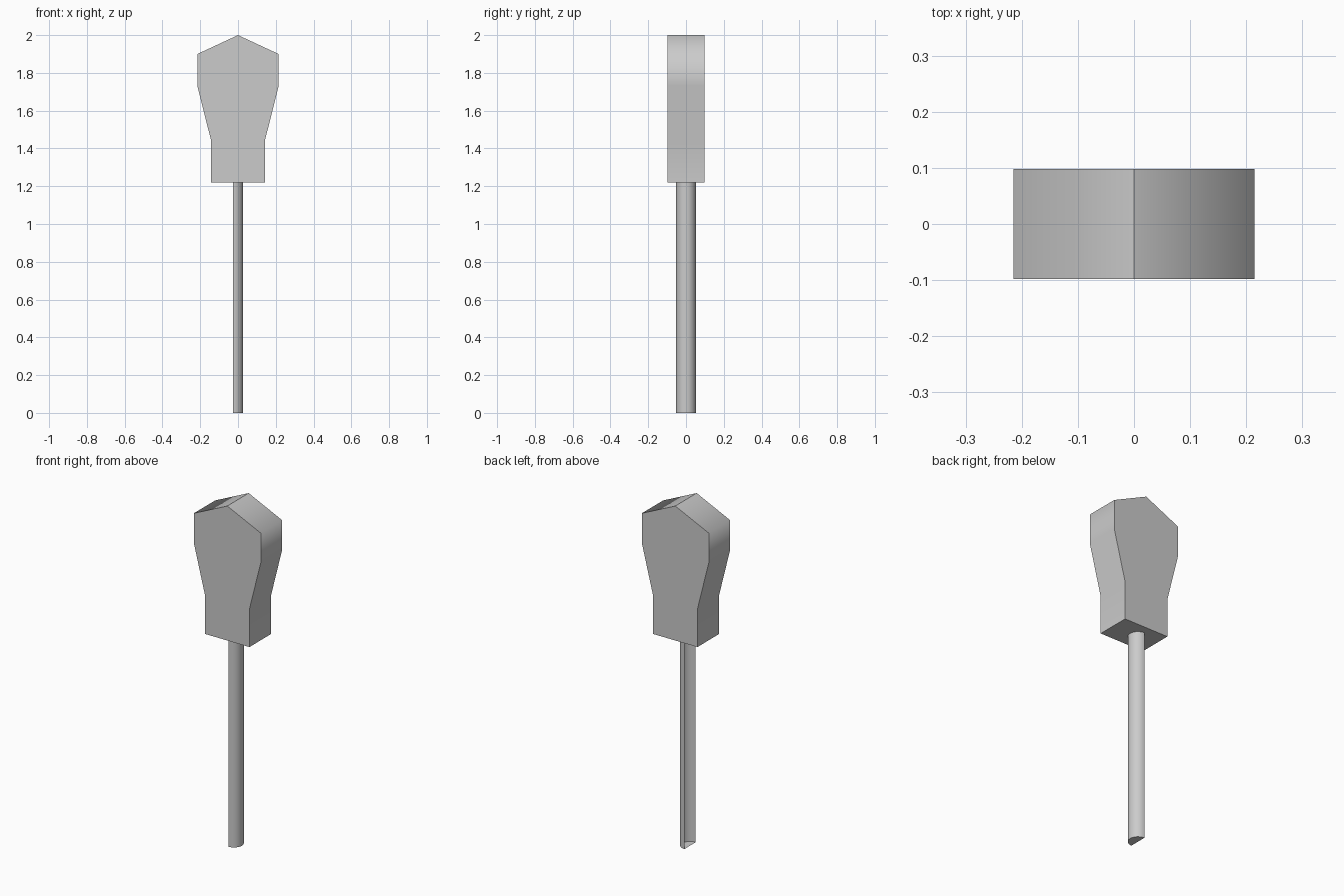
import bpy, bmesh, math
from mathutils import Vector

if "Cube" in bpy.data.objects:
    bpy.data.objects.remove(bpy.data.objects["Cube"])


def make_object(name, bm, sharp):
    """Turn a bmesh into a smooth object, keeping the edges picked by sharp()."""
    bm.normal_update()
    for f in bm.faces:
        f.smooth = True
    for e in bm.edges:
        e.smooth = not sharp(e)
    mesh = bpy.data.meshes.new(name)
    bm.to_mesh(mesh)
    bm.free()
    obj = bpy.data.objects.new(name, mesh)
    bpy.context.collection.objects.link(obj)
    return obj


def extrude_face(bm, points, offset):
    """Make a face from points and extrude it, keeping the starting face."""
    face = bm.faces.new([bm.verts.new(p) for p in points])
    ret = bmesh.ops.extrude_face_region(bm, geom=[face], use_keep_orig=True)
    moved = [v for v in ret["geom"] if isinstance(v, bmesh.types.BMVert)]
    bmesh.ops.translate(bm, verts=moved, vec=offset)


# Head: mirrored half profile, extruded front to back
half = [(0.142, 1.22), (0.142, 1.44), (0.215, 1.73), (0.215, 1.90)]
profile = half + [(0, 2.0)] + [(-x, z) for x, z in reversed(half)]
depth = 0.098
bm = bmesh.new()
extrude_face(bm, [(x, -depth, z) for x, z in profile], Vector((0, 2 * depth, 0)))
bmesh.ops.recalc_face_normals(bm, faces=bm.faces)


def head_sharp(e):
    # rims of the flat faces, bottom corners and top ridge; shoulders stay soft
    a, b = e.verts
    z = a.co.z
    return abs(a.co.y - b.co.y) < 0.01 or z < 1.3 or z > 1.95


make_object("head", bm, head_sharp)

# Stick: half-round channel, rounded towards +x, open at -x, closed at the bottom
radius, steps, flat_x, top = 0.052, 16, -0.026, 1.22
arc = []
for i in range(steps + 1):
    a = -math.pi / 2 + math.pi * i / steps
    arc.append((flat_x + radius * math.cos(a), radius * math.sin(a), 0))
bm = bmesh.new()
extrude_face(bm, arc, Vector((0, 0, top)))
bmesh.ops.recalc_face_normals(bm, faces=bm.faces)
open_side = [f for f in bm.faces if f.normal.x < -0.9]
top_cap = [f for f in bm.faces if f.normal.z > 0.9]
bmesh.ops.delete(bm, geom=open_side + top_cap, context="FACES")
make_object("stick", bm, lambda e: abs(e.verts[0].co.z - e.verts[1].co.z) < 0.01)
